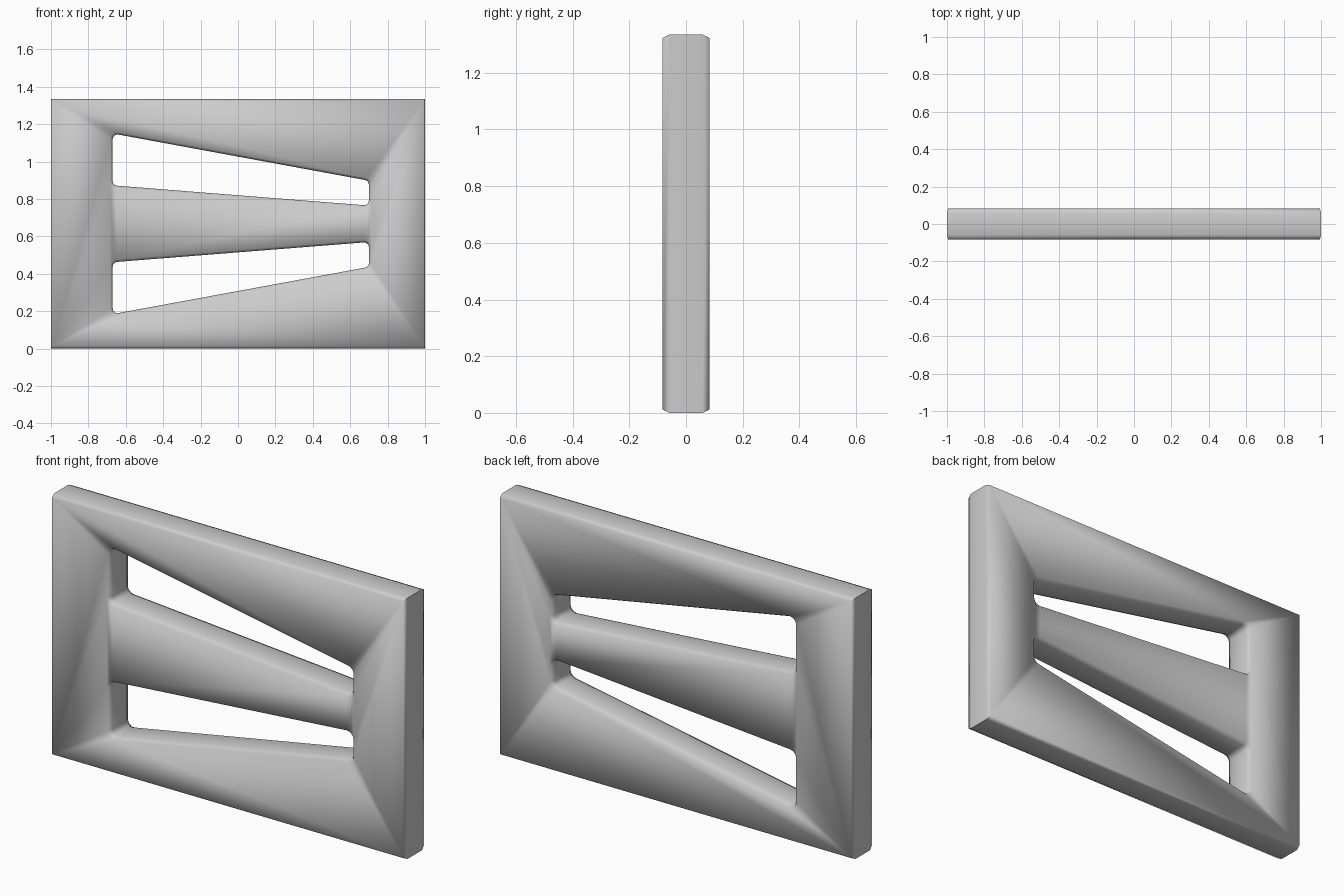
import bpy, bmesh, math
from mathutils import Vector

if "Cube" in bpy.data.objects:
    bpy.data.objects.remove(bpy.data.objects["Cube"])

HALF_T, WALL_Y, H = 0.083, 0.058, 1.335


def rounded(corners, r=0.025, n=4):
    """Fillet each corner of a counter-clockwise outline with n points."""
    out = []
    for i, c in enumerate(corners):
        c = Vector(c)
        a = (Vector(corners[i - 1]) - c).normalized()
        b = (Vector(corners[(i + 1) % len(corners)]) - c).normalized()
        half = a.angle(b) / 2
        centre = c + (a + b).normalized() * r / math.sin(half)
        t = r / math.tan(half)
        p, q = c + a * t - centre, c + b * t - centre
        sweep = math.pi - 2 * half
        for k in range(n):
            f = k / (n - 1)
            v = p * math.sin((1 - f) * sweep) + q * math.sin(f * sweep)
            out.append(centre + v / math.sin(sweep))
    return out


def grown(pts, d):
    """Offset a counter-clockwise outline outwards by d."""
    out = []
    for i, p in enumerate(pts):
        e = (p - pts[i - 1]).normalized()
        f = (pts[(i + 1) % len(pts)] - p).normalized()
        n1, n2 = Vector((e.y, -e.x)), Vector((f.y, -f.x))
        m = (n1 + n2).normalized()
        out.append(p + m * d / m.dot(n1))
    return out


def rect(x, z0, z1):
    return [Vector(p) for p in ((-x, z0), (x, z0), (x, z1), (-x, z1))]


bm = bmesh.new()


def walls(mid, cap):
    """Chamfered wall through the plate; returns front and back cap loops."""
    rings = [[bm.verts.new((p.x, y, p.y)) for p in pts] for y, pts in
             ((-HALF_T, cap), (-WALL_Y, mid), (WALL_Y, mid), (HALF_T, cap))]
    for a, b in zip(rings, rings[1:]):
        for i in range(len(a)):
            bm.faces.new((a[i - 1], a[i], b[i], b[i - 1]))
    return rings[0], rings[3]


# outer edge and the two tapered slots (lower one mirrored from the upper)
upper = [(-0.67, 0.873), (0.70, 0.765), (0.70, 0.898), (-0.67, 1.15)]
lower = [(x, H - z) for x, z in (upper[3], upper[2], upper[1], upper[0])]
outer_caps = walls(rect(1, 0, H), rect(0.994, 0.012, H - 0.012))
hole_caps = []
for corners in (lower, upper):
    pts = rounded(corners)
    hole_caps.append(walls(pts, grown(pts, 0.012)))

# front and back faces: two stiles and three bars
for side in (0, 1):
    o, lo, up = outer_caps[side], hole_caps[0][side], hole_caps[1][side]
    bm.faces.new([o[0], o[1]] + lo[7::-1])
    bm.faces.new([o[2], o[3]] + up[:7:-1])
    bm.faces.new(lo[:7:-1] + up[7::-1])
    bm.faces.new([o[3], o[0], lo[0], lo[15], up[0], up[15]])
    bm.faces.new([o[1], o[2], up[8], up[7], lo[8], lo[7]])

bmesh.ops.recalc_face_normals(bm, faces=bm.faces)
mesh = bpy.data.meshes.new("slotted_panel")
bm.to_mesh(mesh)
bm.free()
panel = bpy.data.objects.new("slotted_panel", mesh)
bpy.context.collection.objects.link(panel)
bpy.context.view_layer.objects.active = panel
panel.select_set(True)
bpy.ops.object.shade_smooth_by_angle(angle=math.radians(80))
